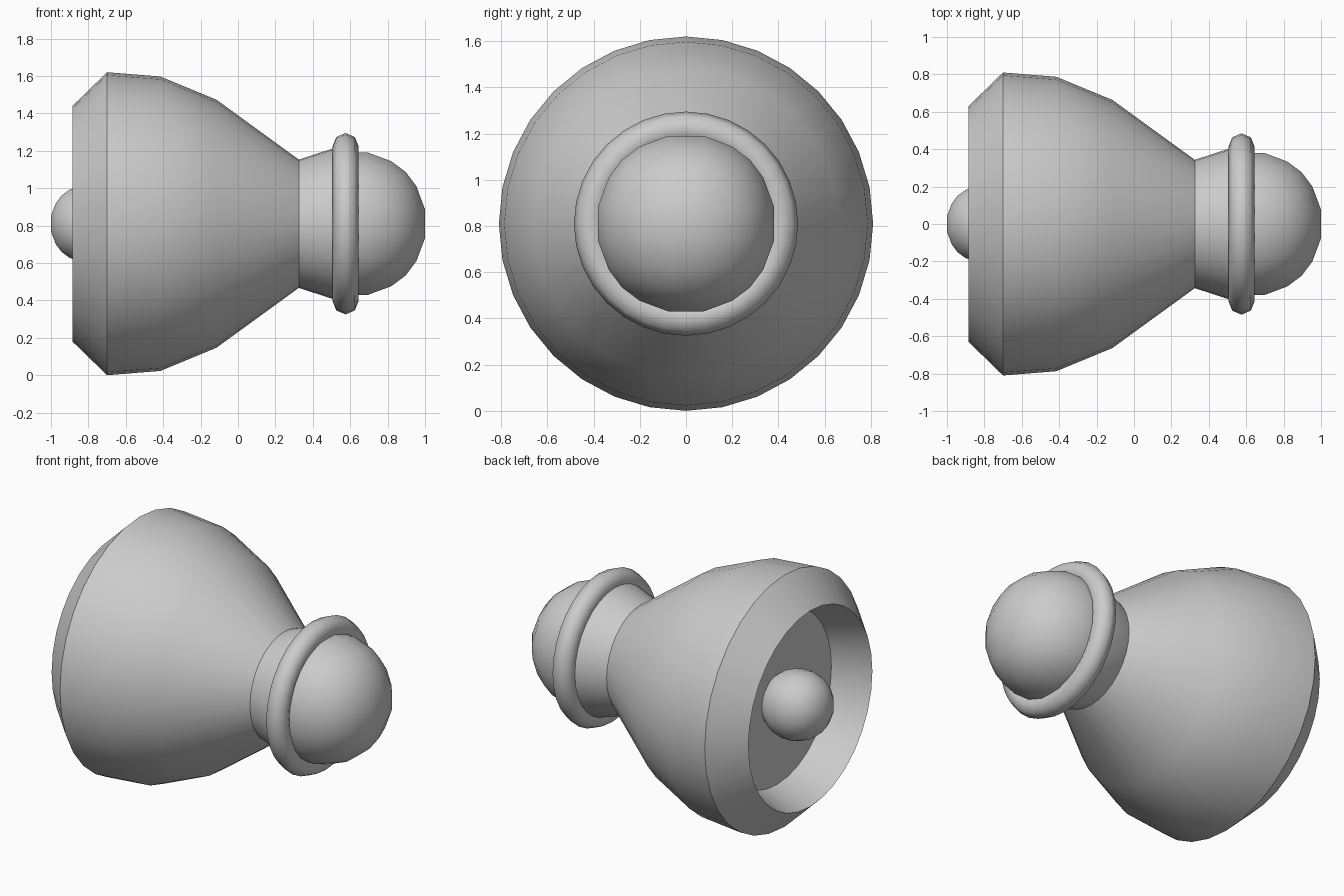
import bpy
import bmesh
from math import cos, sin, pi, radians
from mathutils import Vector

cube = bpy.data.objects.get("Cube")
if cube:
    bpy.data.objects.remove(cube, do_unlink=True)

AXIS_Z = 0.81   # height of the horizontal turning axis
SIDES = 32

grey = bpy.data.materials.new("plain grey")
grey.use_nodes = True
colour = (0.6, 0.6, 0.6, 1)
grey.diffuse_color = colour
bsdf = next(n for n in grey.node_tree.nodes if n.type == 'BSDF_PRINCIPLED')
bsdf.inputs["Base Color"].default_value = colour


def finish(name, bm, angle):
    """Turn a bmesh into a smooth-shaded object on the turning axis."""
    bmesh.ops.recalc_face_normals(bm, faces=bm.faces)
    mesh = bpy.data.meshes.new(name)
    bm.to_mesh(mesh)
    bm.free()
    mesh.materials.append(grey)
    obj = bpy.data.objects.new(name, mesh)
    obj.location.z = AXIS_Z
    bpy.context.collection.objects.link(obj)
    bpy.ops.object.select_all(action='DESELECT')
    obj.select_set(True)
    bpy.context.view_layer.objects.active = obj
    bpy.ops.object.shade_smooth_by_angle(angle=radians(angle))
    return obj


def turned(name, profile, closed=False, angle=30):
    """Revolve (x, radius) points about the x axis; open ends are capped."""
    bm = bmesh.new()
    rings = []
    for x, r in profile:
        angles = [2 * pi * i / SIDES for i in range(SIDES)]
        rings.append([bm.verts.new((x, r * sin(a), r * cos(a))) for a in angles])
    pairs = list(zip(rings, rings[1:]))
    if closed:
        pairs.append((rings[-1], rings[0]))
    else:
        bm.faces.new(rings[0])
        bm.faces.new(rings[-1])
    for a, b in pairs:
        for i in range(SIDES):
            j = (i + 1) % SIDES
            bm.faces.new((a[i], a[j], b[j], b[i]))
    return finish(name, bm, angle)


def ball(name, x, radius):
    """Rounded cube-grid sphere."""
    bm = bmesh.new()
    bmesh.ops.create_cube(bm, size=2)
    bmesh.ops.subdivide_edges(bm, edges=bm.edges[:], cuts=4, use_grid_fill=True)
    for v in bm.verts:
        v.co = v.co.normalized() * radius + Vector((x, 0, 0))
    return finish(name, bm, 60)


# Flared shell with chamfered mouth and recessed floor
turned("flared_body", [(-0.65, 0.55), (-0.885, 0.63), (-0.70, 0.81),
                       (-0.415, 0.787), (-0.115, 0.663), (0.325, 0.343)])

# Collar widening towards the ring
turned("neck", [(0.325, 0.343), (0.515, 0.405), (0.575, 0.405)])

# Rounded ring around the end of the neck
section = [(0.575 + 0.07 * cos(k * pi / 4), 0.412 + 0.073 * sin(k * pi / 4))
           for k in range(8)]
turned("ring", section, closed=True, angle=60)

# Large end knob and small ball in the mouth
ball("end_knob", 0.62, 0.395)
ball("inner_ball", -0.793, 0.215)
